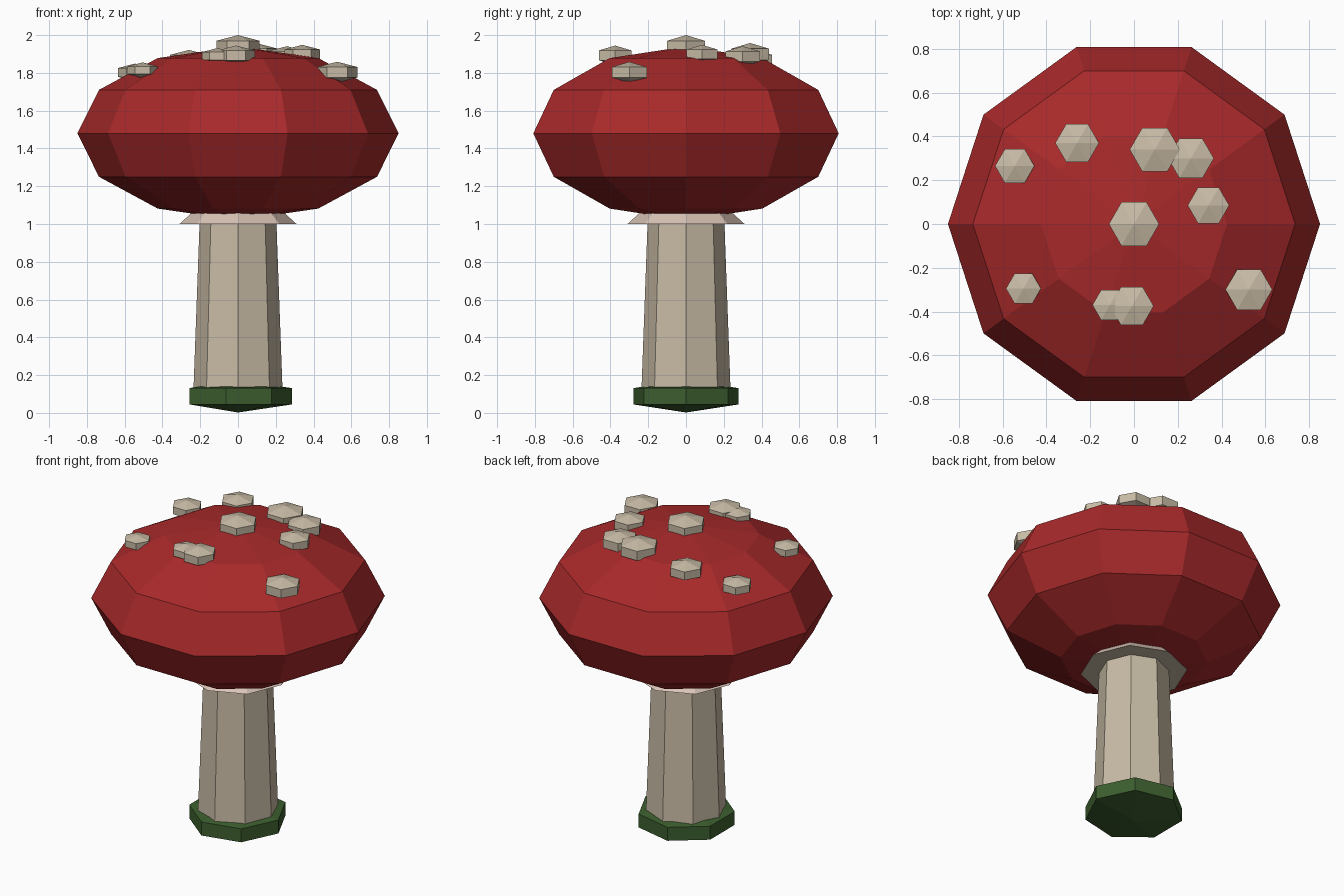
import bpy
import bmesh
import math
from mathutils import Matrix

cube = bpy.data.objects.get("Cube")
if cube:
    bpy.data.objects.remove(cube, do_unlink=True)


def material(name, rgb):
    mat = bpy.data.materials.new(name)
    mat.use_nodes = True
    colour = (*rgb, 1.0)
    mat.diffuse_color = colour
    mat.node_tree.nodes["Principled BSDF"].inputs["Base Color"].default_value = colour
    return mat


RED = material("cap red", (0.39, 0.022, 0.023))
BEIGE = material("stem beige", (0.58, 0.50, 0.38))
PALE = material("skirt pale pink", (0.70, 0.55, 0.47))
GREEN = material("moss green", (0.046, 0.114, 0.028))


def finish(name, bm, mats, location):
    bmesh.ops.recalc_face_normals(bm, faces=bm.faces)
    mesh = bpy.data.meshes.new(name)
    bm.to_mesh(mesh)
    bm.free()
    for mat in mats:
        mesh.materials.append(mat)
    obj = bpy.data.objects.new(name, mesh)
    obj.location = location
    bpy.context.collection.objects.link(obj)
    return obj


def squashed_sphere(name, mat, location, segments, rings, radius, height):
    """Faceted sphere with a corner on +x, flattened to the given half height."""
    bm = bmesh.new()
    bmesh.ops.create_uvsphere(bm, u_segments=segments, v_segments=rings, radius=1,
                              matrix=Matrix.Diagonal((radius, radius, height, 1)))
    # Turn so that one corner points along +x
    corner = max(bm.verts, key=lambda v: v.co.xy.length)
    turn = Matrix.Rotation(-math.atan2(corner.co.y, corner.co.x), 4, "Z")
    bmesh.ops.transform(bm, matrix=turn, verts=bm.verts)
    return finish(name, bm, [mat], location)


def tapered_column(name, mats, bottom, top, r_bottom, r_top, segments=8):
    bm = bmesh.new()
    bmesh.ops.create_cone(bm, cap_ends=True, segments=segments,
                          radius1=r_bottom, radius2=r_top, depth=top - bottom)
    return finish(name, bm, mats, (0, 0, (bottom + top) / 2))


# Mossy foot, stem and skirt
squashed_sphere("moss_base", GREEN, (0, 0, 0.088), 7, 3, 0.33, 0.086)
tapered_column("stem", [BEIGE], 0.06, 1.1, 0.238, 0.2)
skirt = tapered_column("skirt", [PALE, BEIGE], 1.0, 1.1, 0.31, 0.2)
for face in skirt.data.polygons:
    face.material_index = 1 if face.normal.z < -0.5 else 0

# Cap
CAP_R, CAP_H, CAP_Z = 0.85, 0.46, 1.48
squashed_sphere("cap", RED, (0, 0, CAP_Z), 10, 6, CAP_R, CAP_H)

# Spots sitting on the cap: x, y, visible radius
spots = [
    (0, 0, 0.115), (-0.545, 0.265, 0.09), (-0.26, 0.37, 0.1),
    (0.095, 0.34, 0.115), (0.26, 0.3, 0.105), (0.34, 0.085, 0.095),
    (0.525, -0.3, 0.107), (-0.01, -0.375, 0.1), (-0.11, -0.37, 0.08),
    (-0.505, -0.295, 0.08),
]
for number, (x, y, r) in enumerate(spots, 1):
    z = CAP_Z + CAP_H * math.sqrt(1 - (x * x + y * y) / CAP_R ** 2)
    full = r / math.cos(math.radians(30))
    squashed_sphere(f"spot_{number}", BEIGE, (x, y, z), 6, 3, full, full * 0.45)
